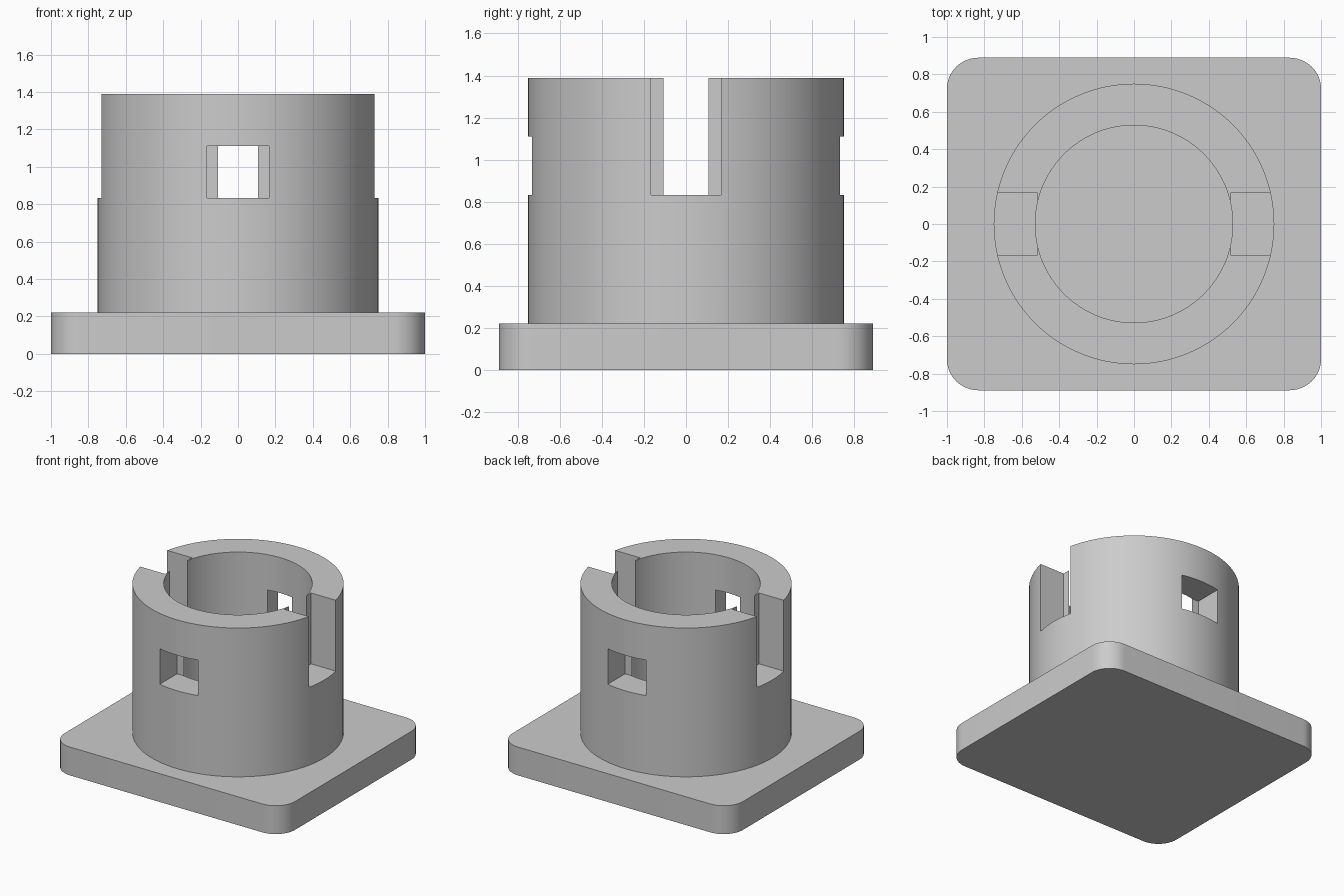
import bpy, bmesh
from math import radians
from mathutils import Matrix, Vector

cube = bpy.data.objects.get("Cube")
if cube:
    bpy.data.objects.remove(cube, do_unlink=True)

U = 1 / 18                      # design unit
BASE_TOP, TUBE_TOP = 4 * U, 25 * U
SLOT_BOTTOM, WINDOW_TOP = 15 * U, 20 * U
OUTER, INNER = 13.5 * U, 9.5 * U
RECESS = 9.3 * U                # inner end of every wall opening
HALF_SLOT = 3 * U

grey = bpy.data.materials.new("plain grey")
grey.use_nodes = True
colour = (0.6, 0.6, 0.6, 1)
grey.diffuse_color = colour
grey.node_tree.nodes["Principled BSDF"].inputs["Base Color"].default_value = colour


def make_object(name, bm):
    bmesh.ops.recalc_face_normals(bm, faces=bm.faces)
    mesh = bpy.data.meshes.new(name)
    bm.to_mesh(mesh)
    bm.free()
    mesh.materials.append(grey)
    ob = bpy.data.objects.new(name, mesh)
    bpy.context.collection.objects.link(ob)
    return ob


def box(name, low, high):
    low, high = Vector(low), Vector(high)
    bm = bmesh.new()
    bmesh.ops.create_cube(bm, size=1, matrix=Matrix.Translation((low + high) / 2)
                          @ Matrix.Diagonal((*(high - low), 1)))
    return make_object(name, bm)


def cylinder(name, radius, bottom, top):
    bm = bmesh.new()
    bmesh.ops.create_cone(bm, cap_ends=True, segments=128, radius1=radius,
                          radius2=radius, depth=top - bottom,
                          matrix=Matrix.Translation((0, 0, (bottom + top) / 2)))
    return make_object(name, bm)


def select(ob):
    bpy.ops.object.select_all(action="DESELECT")
    ob.select_set(True)
    bpy.context.view_layer.objects.active = ob


def combine(ob, other, operation):
    mod = ob.modifiers.new(operation.lower(), "BOOLEAN")
    mod.operation, mod.object, mod.solver = operation, other, "EXACT"
    select(ob)
    bpy.ops.object.modifier_apply(modifier=mod.name)
    bpy.data.objects.remove(other, do_unlink=True)


# Base plate with rounded vertical corners
plate = box("base_plate", (-1, -16 * U, 0), (1, 16 * U, BASE_TOP))
bm = bmesh.new()
bm.from_mesh(plate.data)
corners = [e for e in bm.edges if abs(e.verts[0].co.z - e.verts[1].co.z) > U]
bmesh.ops.bevel(bm, geom=corners, offset=3 * U, segments=12, profile=0.5,
                affect="EDGES")
bm.to_mesh(plate.data)
bm.free()

# Hollow round socket standing on the plate
socket = cylinder("round_socket", OUTER, BASE_TOP, TUBE_TOP)
combine(socket, cylinder("bore", INNER, 0, TUBE_TOP + U), "DIFFERENCE")

# Open slots at the sides, closed windows at front and back
for side in (-1, 1):
    near, far = sorted((side * RECESS, side))
    combine(socket, box("slot_cutter", (near, -HALF_SLOT, SLOT_BOTTOM),
                        (far, HALF_SLOT, TUBE_TOP + U)), "DIFFERENCE")
    combine(socket, box("window_cutter", (-HALF_SLOT, near, SLOT_BOTTOM),
                        (HALF_SLOT, far, WINDOW_TOP)), "DIFFERENCE")

for ob in (plate, socket):
    select(ob)
    bpy.ops.object.shade_smooth_by_angle(angle=radians(30))
